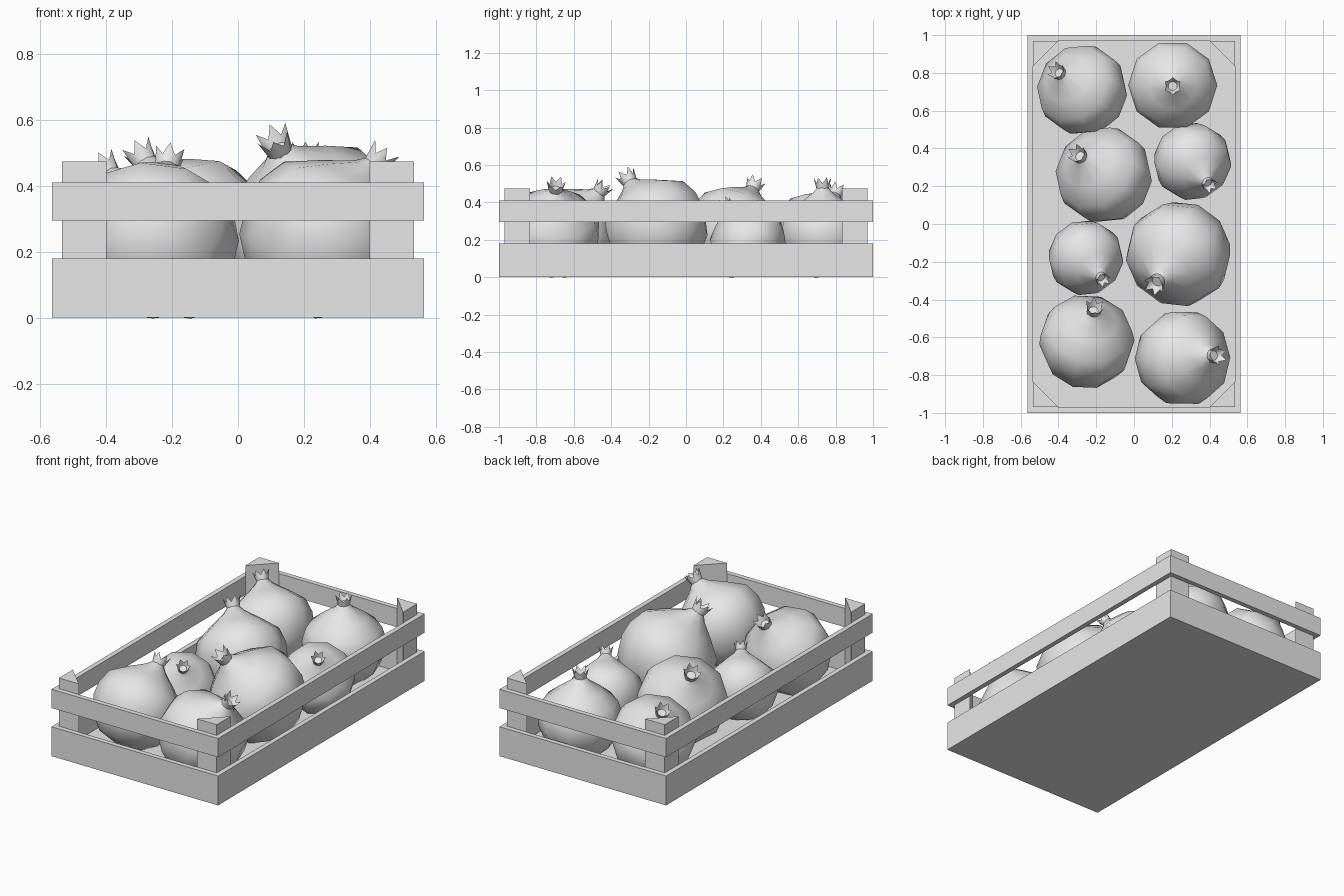
import bpy, bmesh, math
from mathutils import Vector

if "Cube" in bpy.data.objects:
    bpy.data.objects.remove(bpy.data.objects["Cube"], do_unlink=True)

GREY = (0.8, 0.8, 0.8, 1)
grey = bpy.data.materials.new("plain light grey")
grey.use_nodes = True
grey.diffuse_color = GREY
grey.node_tree.nodes["Principled BSDF"].inputs["Base Color"].default_value = GREY


def finish(name, bm, smooth=False):
    bmesh.ops.recalc_face_normals(bm, faces=bm.faces)
    mesh = bpy.data.meshes.new(name)
    bm.to_mesh(mesh)
    bm.free()
    mesh.materials.append(grey)
    if smooth:
        mesh.shade_smooth()
        mesh.set_sharp_from_angle(angle=math.radians(48))
    obj = bpy.data.objects.new(name, mesh)
    bpy.context.collection.objects.link(obj)
    return obj


def prism(name, outline, z0, z1):
    bm = bmesh.new()
    face = bm.faces.new([bm.verts.new((x, y, z0)) for x, y in outline])
    new = bmesh.ops.extrude_face_region(bm, geom=[face])["geom"]
    tops = [v for v in new if isinstance(v, bmesh.types.BMVert)]
    bmesh.ops.translate(bm, verts=tops, vec=(0, 0, z1 - z0))
    return finish(name, bm)


def rect(hx, hy):
    return [(-hx, -hy), (hx, -hy), (hx, hy), (-hx, hy)]


def frame(name, z0, z1):
    # hollow rectangular ring of boards
    bm = bmesh.new()
    loops = [[bm.verts.new((x, y, z)) for x, y in rect(hx, hy)]
             for hx, hy, z in ((HX, HY, z0), (HX, HY, z1),
                               (HX - WALL, HY - WALL, z1), (HX - WALL, HY - WALL, z0))]
    for a, b in zip(loops, loops[1:] + loops[:1]):
        for i in range(4):
            j = (i + 1) % 4
            bm.faces.new((a[i], a[j], b[j], b[i]))
    return finish(name, bm)


# Crate: floor, lower boards, upper rail and triangular corner posts
HX, HY, WALL = 0.565, 1.0, 0.03
prism("crate_floor", rect(HX - 0.001, HY - 0.001), 0, 0.025)
frame("lower_boards", 0, 0.18)
frame("upper_rail", 0.295, 0.41)
for sx, side in ((-1, "right"), (1, "left")):
    for sy, end in ((-1, "front"), (1, "back")):
        corner = [(0.535, 0.97), (0.40, 0.97), (0.535, 0.835)]
        prism(f"{end}_{side}_post", [(sx * x, sy * y) for x, y in corner], 0.02, 0.475)


# Fruit: lathed body with a narrow neck and a toothed crown, unit radius
BODY = [(0.5, -0.86), (0.82, -0.58), (0.98, -0.2), (1.0, 0.1),
        (0.9, 0.43), (0.55, 0.71), (0.24, 0.93), (0.14, 1.04)]


def ring(bm, n, radius, z):
    return [bm.verts.new((radius(i) * math.cos(math.tau * i / n),
                          radius(i) * math.sin(math.tau * i / n), z(i))) for i in range(n)]


def bridge(bm, a, b):
    for i in range(len(a)):
        j = (i + 1) % len(a)
        bm.faces.new((a[i], a[j], b[j], b[i]))


def fruit(name, x, y, r, crown_x, crown_y):
    bm = bmesh.new()
    rings = [ring(bm, 10, lambda i: p[0], lambda i: p[1]) for p in BODY]
    for a, b in zip(rings, rings[1:]):
        bridge(bm, a, b)
    pole = bm.verts.new((0, 0, -0.96))
    for i in range(10):
        bm.faces.new((pole, rings[0][(i + 1) % 10], rings[0][i]))
    # crown with alternating teeth and a sunken cup
    base = ring(bm, 12, lambda i: 0.135, lambda i: 1.0)
    rim = ring(bm, 12, lambda i: 0.15 + 0.05 * (i % 2), lambda i: 1.15 + 0.13 * (i % 2))
    cup = ring(bm, 12, lambda i: 0.1, lambda i: 1.08)
    bridge(bm, base, rim)
    bridge(bm, rim, cup)
    bm.faces.new(cup)
    bmesh.ops.scale(bm, vec=(r, r, r), verts=bm.verts)
    obj = finish(name, bm, smooth=True)
    # lean the neck towards the crown position
    lean = Vector((crown_x - x, crown_y - y, 0))
    reach = 1.2 * r
    lean.z = math.sqrt(reach ** 2 - lean.length_squared)
    obj.rotation_mode = "QUATERNION"
    obj.rotation_quaternion = Vector((0, 0, 1)).rotation_difference(lean)
    obj.location = (x, y, 0.98 * r)


fruit("fruit_back_right", -0.275, 0.71, 0.24, -0.41, 0.81)
fruit("fruit_back_left", 0.205, 0.735, 0.236, 0.205, 0.73)
fruit("fruit_upper_middle_right", -0.16, 0.26, 0.257, -0.30, 0.37)
fruit("fruit_upper_middle_left", 0.31, 0.33, 0.207, 0.40, 0.205)
fruit("fruit_lower_middle_right", -0.255, -0.18, 0.2, -0.165, -0.295)
fruit("fruit_lower_middle_left", 0.235, -0.16, 0.28, 0.11, -0.32)
fruit("fruit_front_right", -0.25, -0.62, 0.252, -0.21, -0.44)
fruit("fruit_front_left", 0.26, -0.71, 0.255, 0.44, -0.695)
